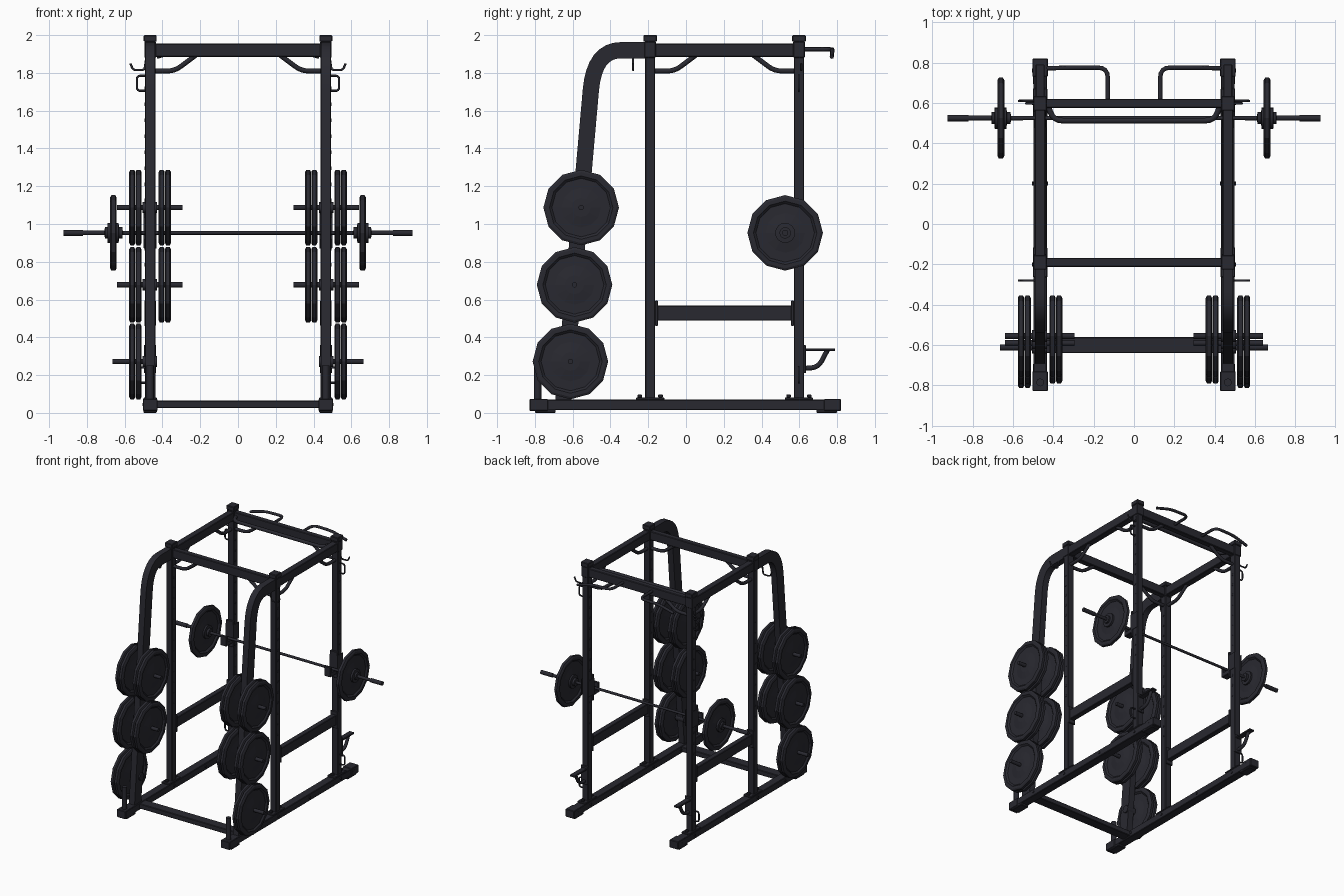
import bpy, bmesh, math
from mathutils import Vector

cube = bpy.data.objects.get("Cube")
if cube:
    bpy.data.objects.remove(cube, do_unlink=True)


def material(name, col):
    m = bpy.data.materials.new(name)
    m.use_nodes = True
    m.diffuse_color = (*col, 1)
    bsdf = m.node_tree.nodes["Principled BSDF"]
    bsdf.inputs["Base Color"].default_value = (*col, 1)
    bsdf.inputs["Roughness"].default_value = 0.6
    return m


STEEL = material("charcoal steel", (0.022, 0.022, 0.03))


def finish(name, bm, smooth=False):
    bmesh.ops.recalc_face_normals(bm, faces=bm.faces)
    me = bpy.data.meshes.new(name)
    bm.to_mesh(me)
    bm.free()
    ob = bpy.data.objects.new(name, me)
    me.materials.append(STEEL)
    bpy.context.collection.objects.link(ob)
    if smooth:
        bpy.ops.object.select_all(action='DESELECT')
        ob.select_set(True)
        bpy.context.view_layer.objects.active = ob
        bpy.ops.object.shade_smooth_by_angle(angle=math.radians(35))
    return ob


def box(name, x, y, z, bevel=0.004):
    """Box from (min, max) ranges."""
    bm = bmesh.new()
    bmesh.ops.create_cube(bm, size=1)
    for v in bm.verts:
        v.co = [(r[0] + r[1]) / 2 + c * abs(r[1] - r[0]) for r, c in zip((x, y, z), v.co)]
    if bevel:
        bmesh.ops.bevel(bm, geom=bm.edges[:], offset=bevel, segments=1, affect='EDGES')
    return finish(name, bm)


def lathe_x(name, centre, profile, sides, smooth=False):
    """Closed solid turned about the x axis; profile holds (x, radius)."""
    bm = bmesh.new()
    rings = []
    for px, r in profile:
        rings.append([bm.verts.new((centre[0] + px,
                                    centre[1] + r * math.cos(math.tau * i / sides),
                                    centre[2] + r * math.sin(math.tau * i / sides)))
                      for i in range(sides)])
    for a, b in zip(rings, rings[1:]):
        for i in range(sides):
            j = (i + 1) % sides
            bm.faces.new((a[i], a[j], b[j], b[i]))
    bm.faces.new(rings[0])
    bm.faces.new(rings[-1])
    return finish(name, bm, smooth)


def fillet(points, radius, steps=4):
    """Round the inner corners of a path."""
    pts = [Vector(p) for p in points]
    out = [pts[0]]
    for a, b, c in zip(pts, pts[1:], pts[2:]):
        p = b + (a - b).normalized() * min(radius, (a - b).length / 2)
        q = b + (c - b).normalized() * min(radius, (c - b).length / 2)
        for k in range(steps + 1):
            t = k / steps
            out.append(p * (1 - t) ** 2 + b * 2 * t * (1 - t) + q * t * t)
    return out + [pts[-1]]


def tube(name, points, r, corner=0.04):
    cu = bpy.data.curves.new(name, 'CURVE')
    cu.dimensions = '3D'
    cu.bevel_depth = r
    cu.bevel_resolution = 2
    cu.use_fill_caps = True
    path = fillet(points, corner)
    sp = cu.splines.new('POLY')
    sp.points.add(len(path) - 1)
    for p, co in zip(sp.points, path):
        p.co = (*co, 1)
    ob = bpy.data.objects.new(name, cu)
    bpy.context.collection.objects.link(ob)
    cu.materials.append(STEEL)
    bpy.ops.object.select_all(action='DESELECT')
    ob.select_set(True)
    bpy.context.view_layer.objects.active = ob
    bpy.ops.object.convert(target='MESH')
    bpy.ops.object.shade_smooth_by_angle(angle=math.radians(50))


def arm(name, x, half_width, half_depth):
    """Flat tube bent forward from the post and down to the runner."""
    path = fillet([(0, -0.2, 1.92), (0, -0.485, 1.92), (0, -0.65, 0.06)], 0.21, 8)
    left, right = [], []
    for i, p in enumerate(path):
        t = path[min(i + 1, len(path) - 1)] - path[max(i - 1, 0)]
        n = Vector((0, -t.z, t.y)).normalized() * half_depth
        left.append(p + n)
        right.append(p - n)
    bm = bmesh.new()
    rings = []
    for a, b in zip(left, right):
        rings.append([bm.verts.new((x + sx * half_width, p.y, p.z))
                      for p, sx in ((a, -1), (a, 1), (b, 1), (b, -1))])
    for a, b in zip(rings, rings[1:]):
        for i in range(4):
            bm.faces.new((a[i], a[(i + 1) % 4], b[(i + 1) % 4], b[i]))
    bm.faces.new(rings[0])
    bm.faces.new(rings[-1])
    finish(name, bm, True)


def plate(name, x, y, z, half=0.016):
    """Dished weight plate with a raised rim and a domed hub."""
    face = [(half * 0.95, 0.02), (half * 0.9, 0.05), (half * 0.35, 0.105), (half * 0.3, 0.155),
            (half, 0.168), (half, 0.188), (half * 0.6, 0.2)]
    profile = face + [(-px, r) for px, r in reversed(face)]
    lathe_x(name, (x, y, z), profile, 12)


def rod(name, x0, x1, y, z, r, sides=12):
    lathe_x(name, (0, y, z), [(x0, r), (x1, r)], sides, True)


X = 0.465           # side frame centre
FRONT, BACK = -0.19, 0.598   # post centres along y
PEGS = [(-0.555, 1.087), (-0.59, 0.678), (-0.612, 0.272)]

for s, side in ((-1, "right"), (1, "left")):
    def rng(a, b):
        return (min(s * a, s * b), max(s * a, s * b))
    body = rng(X - 0.027, X + 0.027)

    # Base runner and end shoes
    box(side + "_runner", rng(X - 0.034, X + 0.034), (-0.82, 0.81), (0.015, 0.07))
    for y0, y1 in ((-0.828, -0.73), (0.73, 0.82)):
        box(side + "_runner_cap", rng(X - 0.039, X + 0.039), (y0, y1), (0.01, 0.074))
    for y0, y1 in ((-0.80, -0.69), (0.69, 0.80)):
        box(side + "_foot", rng(X - 0.035, X + 0.035), (y0, y1), (0, 0.02))

    # Uprights with caps, foot flanges and adjustment holes
    for y, which in ((FRONT, "front"), (BACK, "back")):
        box(f"{side}_{which}_post", body, (y - 0.027, y + 0.027), (0.06, 1.99))
        box(f"{side}_{which}_post_cap", rng(X - 0.034, X + 0.034), (y - 0.036, y + 0.036), (1.965, 2.0))
        box(f"{side}_{which}_sleeve", rng(X - 0.031, X + 0.031), (y - 0.031, y + 0.031), (1.88, 1.966))
        box(f"{side}_{which}_flange", rng(X - 0.036, X + 0.036), (y - 0.075, y + 0.075), (0.068, 0.082))
        for d in (-0.055, 0.055):
            box(f"{side}_{which}_flange_bolt", rng(X - 0.012, X + 0.012),
                (y + d - 0.012, y + d + 0.012), (0.08, 0.098))
        for k in range(13):
            z = 0.7 + 0.085 * k
            rod(f"{side}_{which}_hole_ring", s * (X - 0.029), s * (X + 0.029), y, z, 0.009, 8)

    # Side beams, end plates and bolts
    box(side + "_top_beam", rng(X - 0.026, X + 0.026), (FRONT, BACK), (1.885, 1.955))
    box(side + "_lower_beam", rng(X - 0.022, X + 0.022), (FRONT, BACK), (0.488, 0.568))
    for y in (FRONT + 0.034, BACK - 0.034):
        box(side + "_beam_plate", rng(X - 0.03, X + 0.03), (y - 0.007, y + 0.007), (0.46, 0.595), 0.002)
    for y in (-0.55, -0.2, 0.2, 0.6, 0.76):
        rod(side + "_runner_bolt", s * (X - 0.04), s * (X + 0.04), y, 0.045, 0.01, 6)

    # Corner braces along the side and across the frame
    for y, d in ((FRONT, 1), (BACK, -1)):
        tube(side + "_side_brace", [(s * X, y, 1.81), (s * X, y + 0.13 * d, 1.81),
                                    (s * X, y + 0.25 * d, 1.9)], 0.013)
        tube(side + "_cross_brace", [(s * X, y, 1.81), (s * (X - 0.13), y, 1.81),
                                     (s * (X - 0.25), y, 1.9)], 0.013)

    # Curved storage arm with pegs and plates
    arm(side + "_storage_arm", s * X, 0.025, 0.043)
    for i, (y, z) in enumerate(PEGS):
        low = i == 2
        rod(side + "_peg", s * (0.43 if low else 0.295), s * (0.665 if low else 0.64), y, z, 0.014)
        stack = [0.527, 0.56] if low else [0.527, 0.56, 0.371, 0.404]
        for x in stack:
            plate(side + "_stored_plate", s * x, y, z)
        rod(side + "_peg_collar", s * (X - 0.035), s * (X + 0.04), y, z, 0.03)

    # Bar holder standing on the runner front
    tube(side + "_bar_holder", [(s * X, -0.785, 0.06), (s * X, -0.785, 0.16), (s * X, -0.785, 0.25)], 0.02)

    # Accessory hooks and loops
    for y in (-0.28, 0.61):
        tube(side + "_hook", [(s * 0.48, y, 1.92), (s * 0.495, y, 1.815),
                              (s * 0.555, y, 1.815), (s * 0.57, y, 1.85)], 0.006, 0.015)
    for z in (0.2, 1.745):
        tube(side + "_band_loop", [(s * 0.48, BACK, z + 0.04), (s * 0.535, BACK, z + 0.04),
                                   (s * 0.535, BACK, z - 0.04), (s * 0.48, BACK, z - 0.04)], 0.006, 0.02)

    # Rear foot step
    box(side + "_step_plate", rng(X - 0.022, X + 0.022), (0.62, 0.79), (0.328, 0.342), 0.003)
    tube(side + "_step_brace", [(s * X, 0.61, 0.235), (s * X, 0.7, 0.24), (s * X, 0.75, 0.335)], 0.013)
    box(side + "_step_bracket", rng(X - 0.032, X + 0.032), (0.622, 0.634), (0.21, 0.36), 0.002)

    # Bar cradle on the rear post
    box(side + "_cradle_back", rng(X - 0.034, X + 0.034), (0.555, 0.573), (0.87, 1.08), 0.003)
    box(side + "_cradle_shelf", rng(X - 0.028, X + 0.028), (0.475, 0.565), (0.905, 0.94), 0.003)
    box(side + "_cradle_lip", rng(X - 0.028, X + 0.028), (0.475, 0.495), (0.905, 0.985), 0.003)
    for e in (-0.034, 0.03):
        box(side + "_cradle_cheek", rng(X + e, X + e + 0.004), (0.555, 0.63), (0.92, 1.05), 0)

    # Rear pull-up handle
    tube(side + "_pull_up_handle", [(s * 0.13, BACK, 1.925), (s * 0.13, 0.775, 1.925),
                                    (s * 0.3, 0.775, 1.922), (s * 0.43, 0.772, 1.885)], 0.011, 0.05)

    # Barbell end: collar, plate, sleeve
    lathe_x(side + "_barbell_sleeve", (0, 0.525, 0.953),
            [(s * 0.55, 0.011), (s * 0.61, 0.011), (s * 0.612, 0.03), (s * 0.63, 0.03),
             (s * 0.632, 0.053), (s * 0.69, 0.053), (s * 0.692, 0.03), (s * 0.705, 0.03),
             (s * 0.706, 0.012), (s * 0.82, 0.012), (s * 0.821, 0.016), (s * 0.925, 0.016)], 16, True)
    plate(side + "_barbell_plate", s * 0.66, 0.525, 0.953, 0.017)

# Cross members
box("front_top_crossbeam", (-X, X), (FRONT - 0.022, FRONT + 0.022), (1.885, 1.955))
box("back_top_crossbeam", (-X, X), (BACK - 0.022, BACK + 0.022), (1.885, 1.955))
box("base_crossbeam", (-X, X), (-0.64, -0.56), (0.025, 0.065))
rod("barbell_shaft", -0.56, 0.56, 0.525, 0.953, 0.01)
tube("pull_up_bar", [(-0.43, BACK, 1.92), (-0.4, 0.512, 1.92),
                     (0.4, 0.512, 1.92), (0.43, BACK, 1.92)], 0.014, 0.05)
